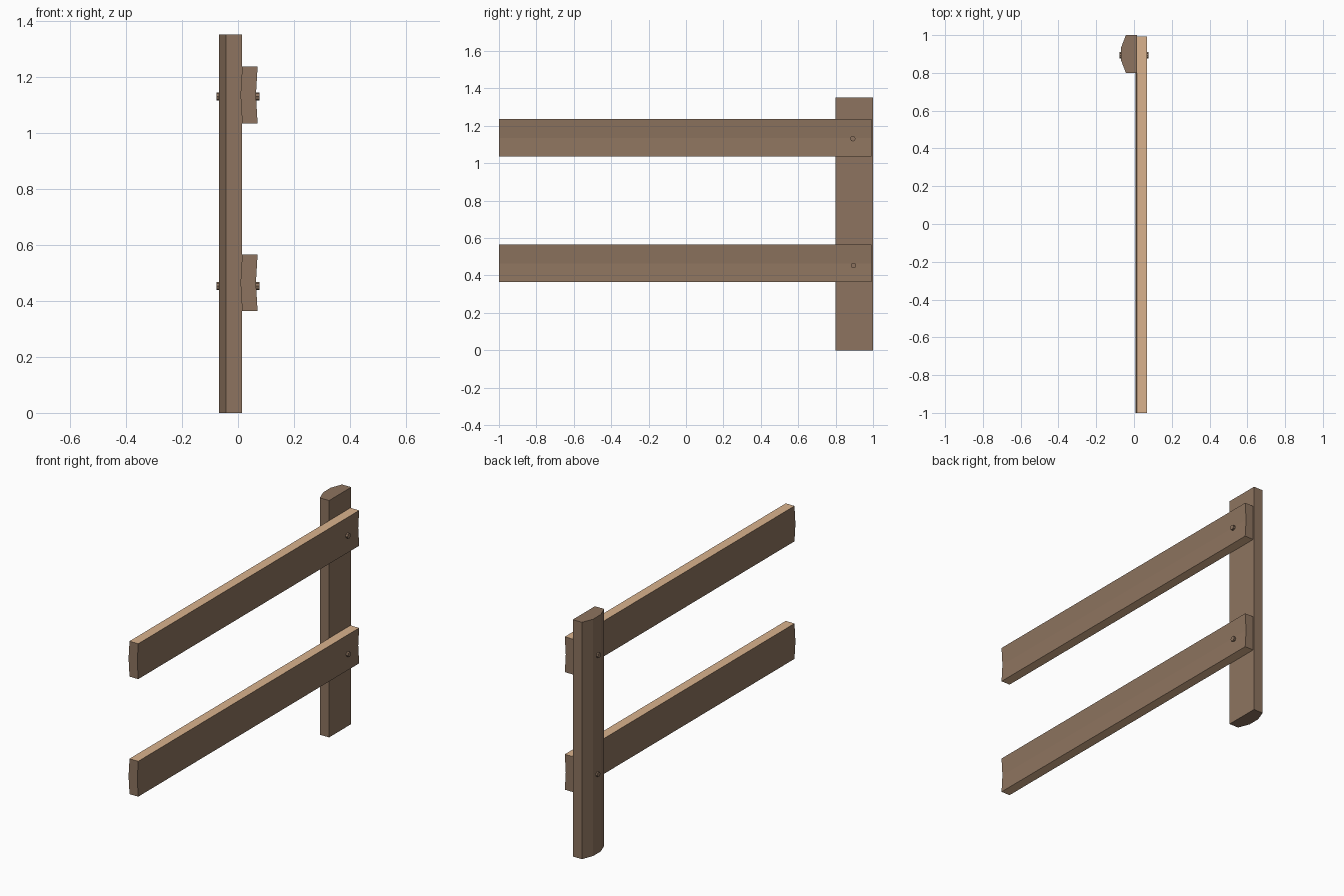
import bpy
import bmesh
import math
from mathutils import Matrix, Vector

if "Cube" in bpy.data.objects:
    bpy.data.objects.remove(bpy.data.objects["Cube"])


def material(name, color):
    m = bpy.data.materials.new(name)
    m.diffuse_color = (*color, 1)
    m.use_nodes = True
    m.node_tree.nodes["Principled BSDF"].inputs["Base Color"].default_value = m.diffuse_color
    return m


wood = material("brown_wood", (0.27, 0.175, 0.115))
cut_wood = material("pale_cut_wood", (0.70, 0.45, 0.27))


def extrude(name, points, direction, mats):
    """Extrude a closed 3D outline along a direction."""
    bm = bmesh.new()
    face = bm.faces.new([bm.verts.new(p) for p in points])
    out = bmesh.ops.extrude_face_region(bm, geom=[face], use_keep_orig=True)
    moved = [g for g in out["geom"] if isinstance(g, bmesh.types.BMVert)]
    bmesh.ops.translate(bm, verts=moved, vec=Vector(direction))
    bmesh.ops.recalc_face_normals(bm, faces=bm.faces)
    # pale edges along the sawn top and bottom of horizontal planks
    if len(mats) > 1:
        for f in bm.faces:
            f.material_index = int(abs(f.normal.z) > 0.8)
    return finish(name, bm, mats)


def finish(name, bm, mats):
    mesh = bpy.data.meshes.new(name)
    bm.to_mesh(mesh)
    bm.free()
    for m in mats:
        mesh.materials.append(m)
    ob = bpy.data.objects.new(name, mesh)
    bpy.context.collection.objects.link(ob)
    return ob


# Post: flat front, faceted rounded back
post = [(0.015, 0.8), (0.015, 1.0), (-0.043, 1.0), (-0.068, 0.935),
        (-0.068, 0.865), (-0.043, 0.8)]
extrude("post", [(x, y, 0) for x, y in post], (0, 0, 1.352), [wood])

# Rails: slightly cupped planks, each with a bolt through the post
for label, z, bolt_y, bolt_z in (("lower", 0.465, 0.896, 0.453),
                                 ("upper", 1.136, 0.892, 1.131)):
    rail = [(0.015, -0.101), (0.009, 0), (0.015, 0.101),
            (0.07, 0.101), (0.064, 0), (0.07, -0.101)]
    extrude(label + "_rail", [(x, -1, z + h) for x, h in rail],
            (0, 1.993, 0), [wood, cut_wood])

    bm = bmesh.new()
    bmesh.ops.create_cone(
        bm, cap_ends=True, segments=8, radius1=0.0145, radius2=0.0145, depth=0.154,
        matrix=Matrix.Translation((0, bolt_y, bolt_z)) @ Matrix.Rotation(math.pi / 2, 4, 'Y'))
    finish(label + "_bolt", bm, [wood])
